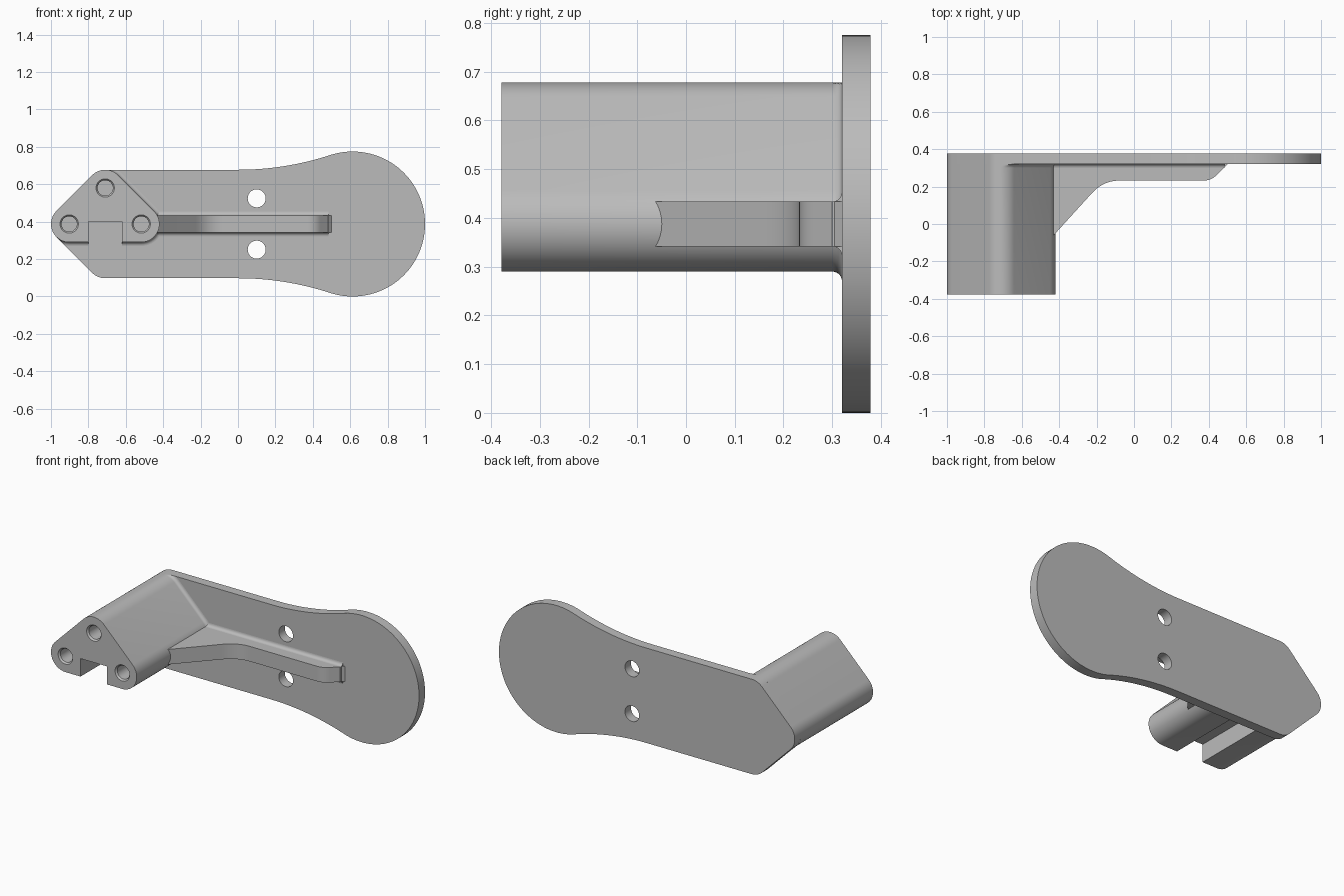
import bpy, bmesh
from math import sin, cos, radians, degrees, atan2, pi

cube = bpy.data.objects.get("Cube")
if cube:
    bpy.data.objects.remove(cube, do_unlink=True)

grey = bpy.data.materials.new("mid grey")
grey.use_nodes = True
colour = (0.5, 0.5, 0.5, 1)
grey.diffuse_color = colour
grey.node_tree.nodes["Principled BSDF"].inputs["Base Color"].default_value = colour

ZC = 0.3875                 # mid height
FRONT, FACE, BACK = -0.378, 0.32, 0.378
R, D, CX = 0.0975, 0.1925, -0.71   # corner radius, spacing, boss centre
FILLET = 0.02


def loft(name, layers):
    """Skin matching closed outlines and cap both ends."""
    bm = bmesh.new()
    rings = [[bm.verts.new(p) for p in layer] for layer in layers]
    n = len(rings[0])
    for a, b in zip(rings, rings[1:]):
        for i in range(n):
            j = (i + 1) % n
            bm.faces.new((a[i], a[j], b[j], b[i]))
    bm.faces.new(rings[0])
    bm.faces.new(rings[-1])
    bmesh.ops.recalc_face_normals(bm, faces=bm.faces)
    mesh = bpy.data.meshes.new(name)
    bm.to_mesh(mesh)
    bm.free()
    ob = bpy.data.objects.new(name, mesh)
    bpy.context.collection.objects.link(ob)
    mesh.materials.append(grey)
    return ob


def arc(x, z, r, a0, a1, n):
    angles = [radians(a0 + (a1 - a0) * i / n) for i in range(n + 1)]
    return [(x + r * cos(a), z + r * sin(a)) for a in angles]


def at_y(outline, y):
    return [(x, y, z) for x, z in outline]


def pin(x, z, steps):
    """Round cutter along y from (y, radius) steps."""
    return loft("hole_cutter", [at_y(arc(x, z, r, 0, 352.5, 47), y) for y, r in steps])


def cut(ob, cutters):
    for c in cutters:
        c.hide_render = True
        mod = ob.modifiers.new("cut", "BOOLEAN")
        mod.operation, mod.solver, mod.object = "DIFFERENCE", "EXACT", c
    deps = bpy.context.evaluated_depsgraph_get()
    mesh = bpy.data.meshes.new_from_object(ob.evaluated_get(deps))
    ob.modifiers.clear()
    ob.data = mesh
    for c in cutters:
        bpy.data.objects.remove(c, do_unlink=True)


def smooth(ob):
    bpy.ops.object.select_all(action="DESELECT")
    ob.select_set(True)
    bpy.context.view_layer.objects.active = ob
    bpy.ops.object.shade_smooth_by_angle(angle=radians(30))


# Backing plate: round end, concave necks, pointed end
BIG, BX, H = ZC, 1 - ZC, D + R
NECK = (BX ** 2 + H ** 2 - BIG ** 2) / (2 * (BIG - H))
t = degrees(atan2(H + NECK, -BX))
outline = (arc(BX, ZC, BIG, -t, t, 72)
           + arc(0, ZC + H + NECK, NECK, t - 180, -90, 16)[1:]
           + arc(CX, ZC + D, R, 90, 135, 8)
           + arc(CX - D, ZC, R, 135, 225, 14)
           + arc(CX, ZC - D, R, 225, 270, 8)
           + arc(0, ZC - H - NECK, NECK, 90, 180 - t, 16)[:-1])
plate = loft("back_plate", [at_y(outline, FACE), at_y(outline, BACK)])
cut(plate, [pin(0.1, ZC + s * 0.137, [(0.2, 0.048), (0.5, 0.048)]) for s in (-1, 1)])


# Boss: rounded triangle, flaring into the plate where there is room
def flare(a, f):
    if a <= 45:
        return f
    if a < 90:
        return min(f, R * (1 / sin(radians(a)) - 1))
    if a <= 225:
        return 0
    return min(f, R * (1 / cos(radians(a - 225)) - 1))


def boss_outline(f):
    pts = []
    for x, z, a0, a1 in ((CX + D, ZC, -90, 45), (CX, ZC + D, 45, 135), (CX - D, ZC, 135, 270)):
        for i in range(19):
            a = a0 + (a1 - a0) * i / 18
            r = R + flare(a, f)
            pts.append((x + r * cos(radians(a)), z + r * sin(radians(a))))
    return pts


steps = [i * pi / 12 for i in range(7)]
curve = [(FACE - FILLET + FILLET * sin(p), FILLET * (1 - cos(p))) for p in steps]
boss = loft("triangular_boss", [at_y(boss_outline(0), FRONT)]
            + [at_y(boss_outline(f), y) for y, f in curve])

# Bottom channel and three blind holes in the boss
slot = [(-0.8, 0.2), (-0.62, 0.2), (-0.62, 0.4), (-0.8, 0.4)]
channel = loft("channel_cutter", [at_y(slot, -0.5), at_y(slot, 0.4)])
bore = [(FRONT - 0.01, 0.049), (FRONT, 0.049), (FRONT + 0.01, 0.041), (FRONT + 0.1, 0.041)]
cut(boss, [channel] + [pin(x, z, bore) for x, z in
                       ((CX - D, ZC), (CX, ZC + D), (CX + D, ZC))])


# Stiffening rib with rounded bends
def bend(p, q, r, n=10):
    ts = [i / n for i in range(n + 1)]
    return [tuple((1 - u) ** 2 * p[k] + 2 * u * (1 - u) * q[k] + u * u * r[k] for k in (0, 1))
            for u in ts]


side = ([(-0.5, 0.33), (-0.5, -0.065), (-0.434, -0.065)]
        + bend((-0.225, 0.165), (-0.163, 0.232), (-0.08, 0.232))
        + bend((0.37, 0.232), (0.412, 0.232), (0.44, 0.26))
        + [(0.5, FACE), (0.5, 0.33)])
HALF = 0.046
rib = loft("stiffening_rib", [[(x, y, ZC + s * HALF) for x, y in side] for s in (-1, 1)])

# Fillet between rib and plate
half = [(y, HALF + f) for y, f in curve]
section = [(y, ZC + w) for y, w in half] + [(y, ZC - w) for y, w in reversed(half)]
fillet = loft("rib_fillet", [[(x, y, z) for y, z in section] for x in (-0.46, 0.485)])

for part in (plate, boss, rib, fillet):
    smooth(part)
